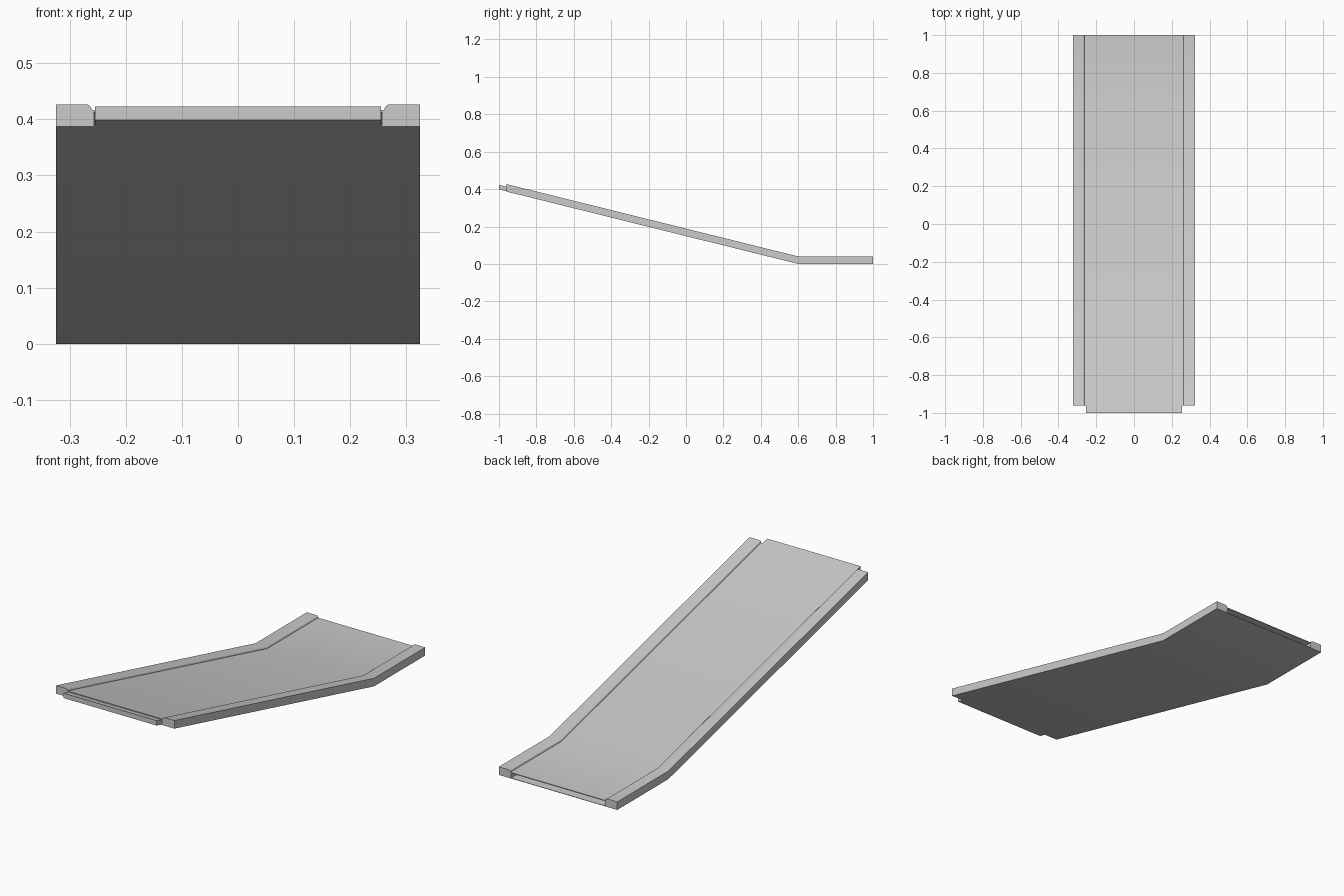
import bpy
import math

cube = bpy.data.objects.get("Cube")
if cube:
    bpy.data.objects.remove(cube, do_unlink=True)

grey = bpy.data.materials.new("light_grey")
grey.use_nodes = True
colour = (0.6, 0.6, 0.6, 1.0)
grey.diffuse_color = colour
grey.node_tree.nodes["Principled BSDF"].inputs["Base Color"].default_value = colour

BEND = 0.6      # y where the slope meets the flat landing
SLOPE = 0.248   # rise per unit toward the front
FRONT, BACK = -0.96, 1.0
HALF = 0.324    # half of the full width
INNER = 0.257   # inner side of the rails
HEIGHT = 0.04   # rail height


def sweep(name, profile, y_start, y_end):
    """Sweep an (x, z) profile along the bent path of the ramp."""
    n = len(profile)
    stations = [y_start, BEND, y_end]
    verts = [(x, y, z + SLOPE * max(0, BEND - y)) for y in stations for x, z in profile]
    faces = [tuple(range(n)), tuple(reversed(range(2 * n, 3 * n)))]
    for s in range(2):
        for i in range(n):
            j = (i + 1) % n
            faces.append((s * n + j, s * n + i, (s + 1) * n + i, (s + 1) * n + j))
    mesh = bpy.data.meshes.new(name)
    mesh.from_pydata(verts, [], faces)
    mesh.materials.append(grey)
    obj = bpy.data.objects.new(name, mesh)
    bpy.context.collection.objects.link(obj)
    bpy.ops.object.select_all(action="DESELECT")
    obj.select_set(True)
    bpy.context.view_layer.objects.active = obj
    bpy.ops.object.mode_set(mode="EDIT")
    bpy.ops.mesh.select_all(action="SELECT")
    bpy.ops.mesh.normals_make_consistent(inside=False)
    bpy.ops.object.mode_set(mode="OBJECT")
    bpy.ops.object.shade_smooth_by_angle(angle=math.radians(30))
    return obj


def slab(half, low, high):
    return [(-half, low), (half, low), (half, high), (-half, high)]


# Side rails with a rounded inner top edge
RADIUS = 0.01
arc = []
for k in range(6):
    a = math.radians(90 + 18 * k)
    arc.append((INNER + 0.004 + RADIUS * (1 + math.cos(a)),
                HEIGHT - RADIUS * (1 - math.sin(a))))
rail = [(INNER, 0), (HALF, 0), (HALF, HEIGHT)] + arc + [(INNER, HEIGHT - RADIUS)]
for side, sign in (("left", 1), ("right", -1)):
    sweep(side + "_rail", [(sign * x, z) for x, z in rail], FRONT, BACK)

# Thin deck and base plate, leaving a joining slot open at the back
sweep("deck", slab(INNER, 0.026, 0.03), FRONT, BACK)
sweep("base_plate", slab(INNER, 0, 0.002), FRONT, BACK)

# Core that sticks out at the front as a joining tongue and stops short at the back
sweep("tongue_core", slab(0.255, 0.002, 0.026), -1.0, BACK - 0.045)
